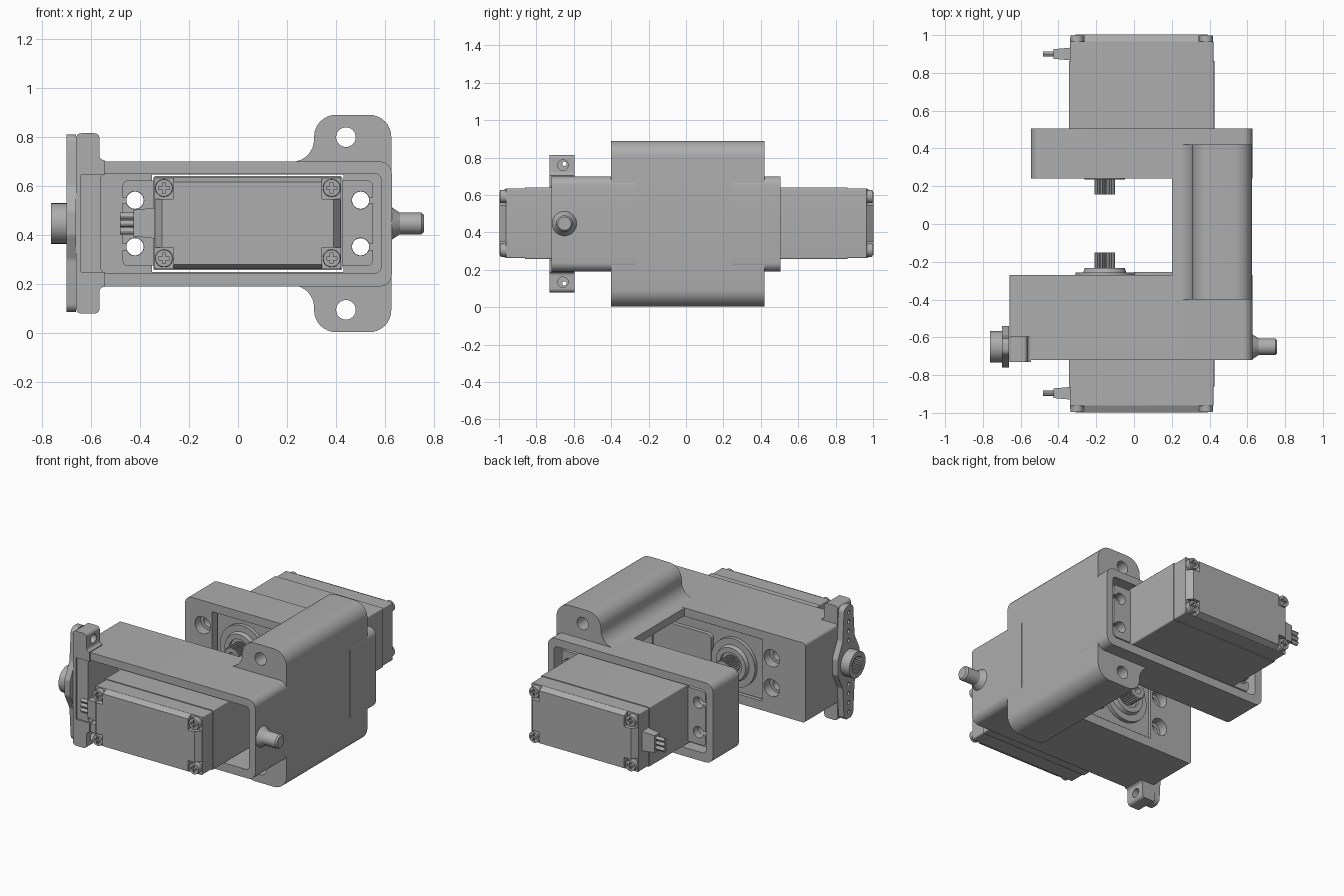
import bpy, bmesh, math
from mathutils import Vector

old = bpy.data.objects.get("Cube")
if old:
    bpy.data.objects.remove(old)

grey = bpy.data.materials.new("mid_grey")
grey.use_nodes = True
tone = (0.42, 0.42, 0.42, 1)
grey.diffuse_color = tone
grey.node_tree.nodes["Principled BSDF"].inputs["Base Color"].default_value = tone
parts = []


# ---------- helpers ----------
def circle(u, v, r, n=32):
    return [(u + r * math.cos(2 * math.pi * i / n), v + r * math.sin(2 * math.pi * i / n)) for i in range(n)]


def spline_ring(u, v, r, teeth=24):
    pts = []
    for i in range(teeth * 4):
        a = 2 * math.pi * i / (teeth * 4)
        k = r if i % 4 < 2 else r * 0.87
        pts.append((u + k * math.cos(a), v + k * math.sin(a)))
    return pts


def rounded(corners, steps=8):
    """Round each (u, v, radius) corner of a polygon."""
    out = []
    for i, (u, v, r) in enumerate(corners):
        p = Vector((u, v))
        if r == 0:
            out.append((u, v))
            continue
        a = (Vector(corners[i - 1][:2]) - p).normalized()
        b = (Vector(corners[(i + 1) % len(corners)][:2]) - p).normalized()
        half = a.angle(b) / 2
        centre = p + (a + b).normalized() * (r / math.sin(half))
        start = p + a * (r / math.tan(half)) - centre
        end = p + b * (r / math.tan(half)) - centre
        full = start.angle(end)
        for k in range(steps + 1):
            t = k / steps
            q = centre + (start * math.sin((1 - t) * full) + end * math.sin(t * full)) / math.sin(full)
            out.append((q.x, q.y))
    return out


def rect(u0, u1, v0, v1, r=0):
    return rounded([(u0, v0, r), (u1, v0, r), (u1, v1, r), (u0, v1, r)])


def prism(name, pts, axis, a, b, taper=(1, 1)):
    """Extrude a profile from a to b along x or y; taper scales the far end."""
    cu = (min(p[0] for p in pts) + max(p[0] for p in pts)) / 2
    cv = (min(p[1] for p in pts) + max(p[1] for p in pts)) / 2
    bm = bmesh.new()
    rings = []
    for w, (su, sv) in ((a, (1, 1)), (b, taper)):
        ring = []
        for u, v in pts:
            u, v = cu + (u - cu) * su, cv + (v - cv) * sv
            ring.append(bm.verts.new((w, u, v) if axis == "x" else (u, w, v)))
        bm.faces.new(ring)
        rings.append(ring)
    for i in range(len(pts)):
        j = (i + 1) % len(pts)
        bm.faces.new((rings[0][i], rings[0][j], rings[1][j], rings[1][i]))
    bmesh.ops.recalc_face_normals(bm, faces=bm.faces[:])
    mesh = bpy.data.meshes.new(name)
    bm.to_mesh(mesh)
    bm.free()
    mesh.materials.append(grey)
    ob = bpy.data.objects.new(name, mesh)
    bpy.context.collection.objects.link(ob)
    parts.append(ob)
    return ob


def cut(targets, cutters):
    for ob in targets:
        for c in cutters:
            m = ob.modifiers.new("cut", "BOOLEAN")
            m.operation, m.solver, m.object = "DIFFERENCE", "EXACT", c
        dg = bpy.context.evaluated_depsgraph_get()
        mesh = bpy.data.meshes.new_from_object(ob.evaluated_get(dg))
        ob.modifiers.clear()
        ob.data = mesh
    for c in cutters:
        parts.remove(c)
        bpy.data.objects.remove(c)


MID = 0.447
SCREWS = [(x, MID + s * 0.095) for x in (-0.42, 0.5) for s in (-1, 1)]

# ---------- frame: two housings and a bridge ----------
front = prism("front_housing", rounded([(-0.66, 0.19, 0.02), (0.627, 0.19, 0.05),
              (0.627, 0.7, 0.05), (-0.66, 0.7, 0.02)]), "y", -0.72, -0.27)
back = prism("back_housing", rect(-0.545, 0.627, 0.19, 0.7, 0.05), "y", 0.24, 0.505)
upper = [(0.625, MID, 0), (0.625, 0.89, 0.09), (0.31, 0.89, 0.09), (0.31, 0.699, 0.09), (0.2, 0.699, 0)]
lower = [(u, 2 * MID - v, r) for u, v, r in reversed(upper[1:])]
bridge = prism("bridge", rounded(upper + lower), "y", -0.4, 0.42)
cut([bridge], [prism("c", rect(0.1, 0.575, 0.24, 0.65), "y", -0.27, 0.24)]
    + [prism("c", circle(0.44, MID + s * 0.352, 0.04), "y", -0.6, 0.6) for s in (-1, 1)])
cut([front], [prism("c", rect(-0.56, 0.583, 0.245, 0.65, 0.025), "y", -0.8, -0.42)])
cut([back], [prism("c", rect(-0.495, 0.583, 0.245, 0.65, 0.025), "y", 0.425, 0.6)])
holes = [prism("c", rect(-0.351, 0.431, 0.249, 0.646), "y", -0.8, 0.8)]
for x, z in SCREWS:
    holes.append(prism("c", circle(x, z, 0.035), "y", -0.8, 0.8))
    holes.append(prism("c", circle(x, z, 0.055), "y", -0.33, 0.3))
cut([front, back, bridge], holes)

# ---------- side bar, horn and pivot pin ----------
bar = prism("horn_mount_bar", rounded([(-0.66, 0.08, 0.02), (-0.565, 0.08, 0.02), (-0.565, 0.189, 0.02),
            (-0.545, 0.189, 0), (-0.545, 0.25, 0), (-0.64, 0.25, 0), (-0.64, 0.645, 0), (-0.545, 0.645, 0),
            (-0.545, 0.705, 0), (-0.565, 0.705, 0.02), (-0.565, 0.815, 0.02), (-0.66, 0.815, 0.02)]),
            "y", -0.73, -0.595)
cut([bar], [prism("c", circle(-0.658, MID + s * 0.313, 0.028), "x", -0.8, -0.5) for s in (-1, 1)])
YC = -0.65
horn = prism("horn", rounded([(YC - 0.045, 0.087, 0.035), (YC + 0.045, 0.087, 0.035), (YC + 0.06, 0.3, 0.05),
             (YC + 0.11, 0.4, 0.05), (YC + 0.11, 0.5, 0.05), (YC + 0.06, 0.6, 0.05), (YC + 0.045, 0.81, 0.035),
             (YC - 0.045, 0.81, 0.035), (YC - 0.06, 0.6, 0.05), (YC - 0.11, 0.5, 0.05),
             (YC - 0.11, 0.4, 0.05), (YC - 0.06, 0.3, 0.05)]), "x", -0.7, -0.661)
cut([horn], [prism("c", circle(YC, MID + s * (0.14 + 0.06 * i), 0.012, 12), "x", -0.8, -0.6)
             for s in (-1, 1) for i in range(4)])
hub = prism("horn_hub", circle(YC, MID, 0.083), "x", -0.762, -0.69)
cut([hub], [prism("c", spline_ring(YC, MID, 0.055), "x", -0.8, -0.7)])
prism("pin_base", circle(YC, MID, 0.07), "x", 0.62, 0.66, (0.63, 0.63))
prism("pivot_pin", circle(YC, MID, 0.044), "x", 0.62, 0.748)
prism("pin_tip", circle(YC, MID, 0.044), "x", 0.748, 0.758, (0.8, 0.8))


# ---------- servo, built facing the gap ----------
def servo(side, s, off):
    def add(name, pts, a, b, taper=(1, 1)):
        return prism(side + "_" + name, pts, "y", s * a + off, s * b + off, taper)

    add("servo_case", rect(-0.345, 0.425, 0.257, 0.64, 0.008), -0.86, -0.28)
    add("servo_cover", rect(-0.34, 0.42, 0.262, 0.635, 0.008), -0.962, -0.855)
    cap = add("servo_cap", rect(-0.34, 0.42, 0.262, 0.635), -0.96, -0.998, (0.92, 0.9))
    corners = [(x, z) for x in (-0.302, 0.382) for z in (0.305, 0.592)]
    cut([cap], [add("c", rect(x - 0.04, x + 0.04, z - 0.045, z + 0.045), -1.1, -0.963) for x, z in corners])

    # cover screws with cross slots
    for x, z in corners:
        screw = add("cover_screw", circle(x, z, 0.037, 20), -0.95, -0.994, (0.94, 0.94))
        cut([screw], [add("c", rect(x - w, x + w, z - h, z + h), -1.1, -0.982)
                      for w, h in ((0.022, 0.006), (0.006, 0.022))])

    # mounting ears with open screw slots
    ears = add("servo_ears", rect(-0.47, 0.55, 0.275, 0.622, 0.02), -0.47, -0.421)
    slots = []
    for x, z in SCREWS:
        slots.append(add("c", circle(x, z, 0.036), -0.6, -0.3))
        edge = 0.09 if x > 0 else -0.09
        slots.append(add("c", rect(min(x, x + edge), max(x, x + edge), z - 0.012, z + 0.012), -0.6, -0.3))
    cut([ears], slots)

    # gear top, rings and splined shaft
    add("gear_cover", rect(0.0, 0.41, 0.31, 0.585, 0.03), -0.29, -0.255)
    add("gear_boss", circle(-0.155, MID, 0.155, 48), -0.29, -0.256)
    collar = add("shaft_collar", circle(-0.155, MID, 0.115, 40), -0.26, -0.232, (0.92, 0.92))
    cut([collar], [add("c", circle(-0.155, MID, 0.075), -0.25, -0.2)])
    shaft = add("output_shaft", spline_ring(-0.155, MID, 0.055), -0.27, -0.152)
    cut([shaft], [add("c", circle(-0.155, MID, 0.022, 16), -0.22, -0.1)])

    # cable boot and three leads
    y0, y1 = sorted((s * -0.93 + off, s * -0.862 + off))
    prism(side + "_cable_boot", rect(y0, y1, 0.385, 0.512), "x", -0.33, -0.425, (0.75, 0.85))
    for i in (-1, 0, 1):
        prism(side + "_cable_lead", circle((y0 + y1) / 2, MID + i * 0.031, 0.014, 12), "x", -0.41, -0.482)


servo("front", 1, 0)
servo("back", -1, 0.004)

# ---------- shading ----------
for ob in parts:
    ob.select_set(True)
bpy.context.view_layer.objects.active = parts[0]
bpy.ops.object.shade_smooth_by_angle(angle=math.radians(30))
